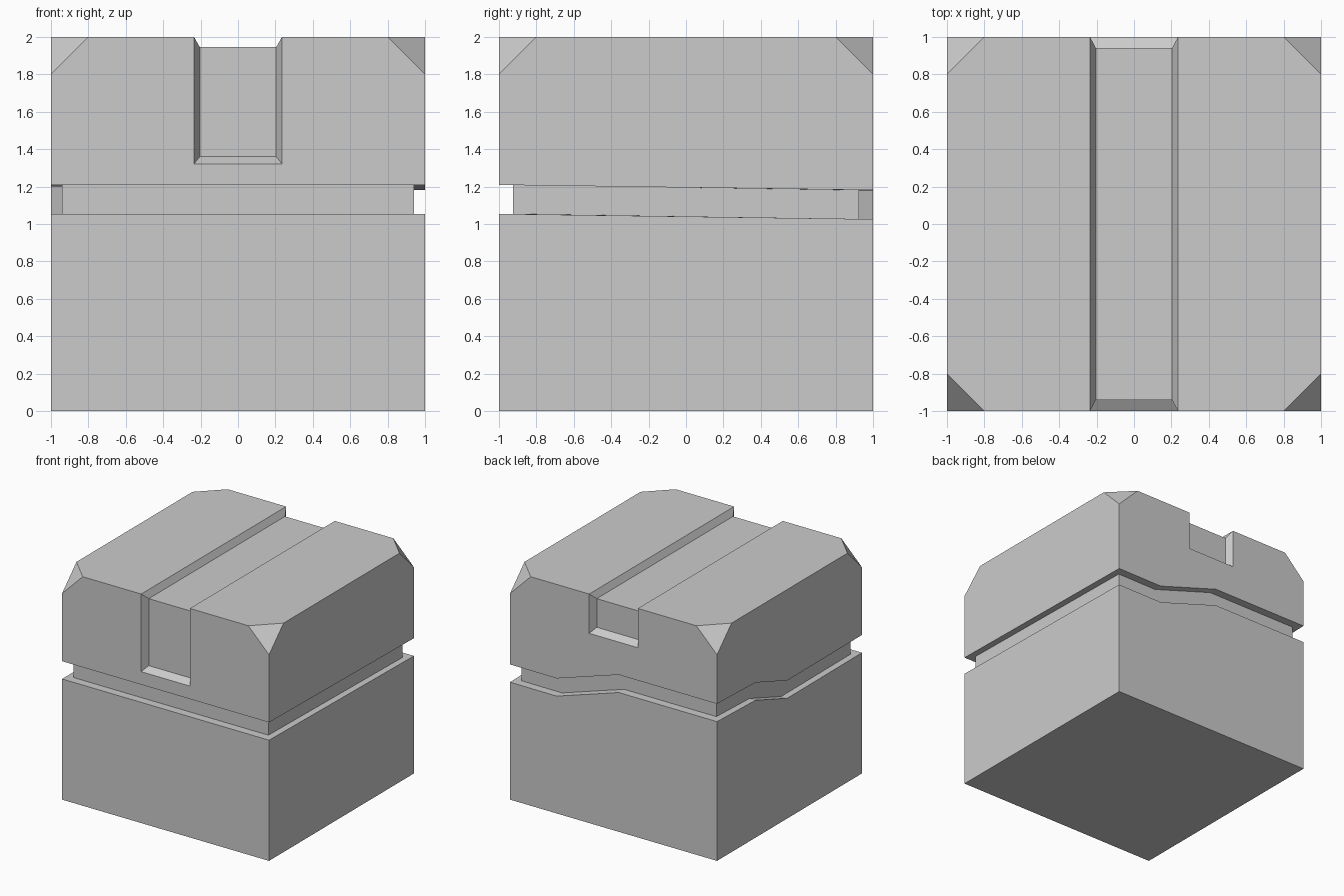
import bpy, bmesh
from mathutils import Vector

if "Cube" in bpy.data.objects:
    bpy.data.objects.remove(bpy.data.objects["Cube"])


def add_object(name, bm):
    bmesh.ops.recalc_face_normals(bm, faces=bm.faces[:])
    mesh = bpy.data.meshes.new(name)
    bm.to_mesh(mesh)
    bm.free()
    obj = bpy.data.objects.new(name, mesh)
    bpy.context.collection.objects.link(obj)
    return obj


def tube(name, sections, closed):
    """Skin a list of four-point cross-sections into a solid."""
    bm = bmesh.new()
    rings = [[bm.verts.new(p) for p in s] for s in sections]
    n = len(rings)
    for i in range(n if closed else n - 1):
        a, b = rings[i], rings[(i + 1) % n]
        for j in range(4):
            k = (j + 1) % 4
            bm.faces.new((a[j], a[k], b[k], b[j]))
    if not closed:
        bm.faces.new(rings[0])
        bm.faces.new(rings[-1])
    return add_object(name, bm)


def carve(target, cutter):
    cutter.hide_render = True
    mod = target.modifiers.new(cutter.name, 'BOOLEAN')
    mod.operation = 'DIFFERENCE'
    mod.solver = 'EXACT'
    mod.object = cutter
    bpy.context.view_layer.objects.active = target
    bpy.ops.object.modifier_apply(modifier=mod.name)
    bpy.data.objects.remove(cutter)


# Box body with its four top corners cut off
bm = bmesh.new()
bmesh.ops.create_cube(bm, size=2)
bmesh.ops.translate(bm, verts=bm.verts[:], vec=(0, 0, 1))
for sx in (-1, 1):
    for sy in (-1, 1):
        cut = bmesh.ops.bisect_plane(
            bm, geom=bm.verts[:] + bm.edges[:] + bm.faces[:],
            plane_co=(sx, sy, 1.8), plane_no=(sx, sy, 1), clear_outer=True)
        edges = [e for e in cut['geom_cut'] if isinstance(e, bmesh.types.BMEdge)]
        bmesh.ops.holes_fill(bm, edges=edges)
body = add_object("box", bm)

# Lid seam: channel around all four sides, stepping up at the back left
HEIGHT = 0.155
seam_path = [(-1, -1, 1.054), (1, -1, 1.054), (1, 1, 1.026), (0.55, 1, 1.024),
             (-0.05, 1, 1.216), (-1, 1, 1.216), (-1, 0.47, 1.20), (-1, 0.03, 1.05)]
sections = []
for x, y, z in seam_path:
    ix, iy = max(-0.942, min(0.942, x)), max(-0.926, min(0.926, y))
    ox, oy = (v * 1.05 if abs(v) == 1 else v for v in (x, y))
    sections.append([(ix, iy, z), (ox, oy, z), (ox, oy, z + HEIGHT), (ix, iy, z + HEIGHT)])
carve(body, tube("seam_channel", sections, True))

# Tape groove: tapered channel down the front, over the top, down the back
floor = [(-0.94, 1.36), (-0.94, 1.945), (0.94, 1.945), (0.94, 1.695)]
rim = [(-1, 1.322), (-1, 2), (1, 2), (1, 1.657)]
sections = []
for (fy, fz), (ry, rz) in zip(floor, rim):
    inner = Vector((0.204, fy, fz))
    outer = inner + 2 * (Vector((0.235, ry, rz)) - inner)
    sections.append([(-inner.x, *inner.yz), tuple(inner),
                     tuple(outer), (-outer.x, *outer.yz)])
carve(body, tube("tape_groove", sections, False))
